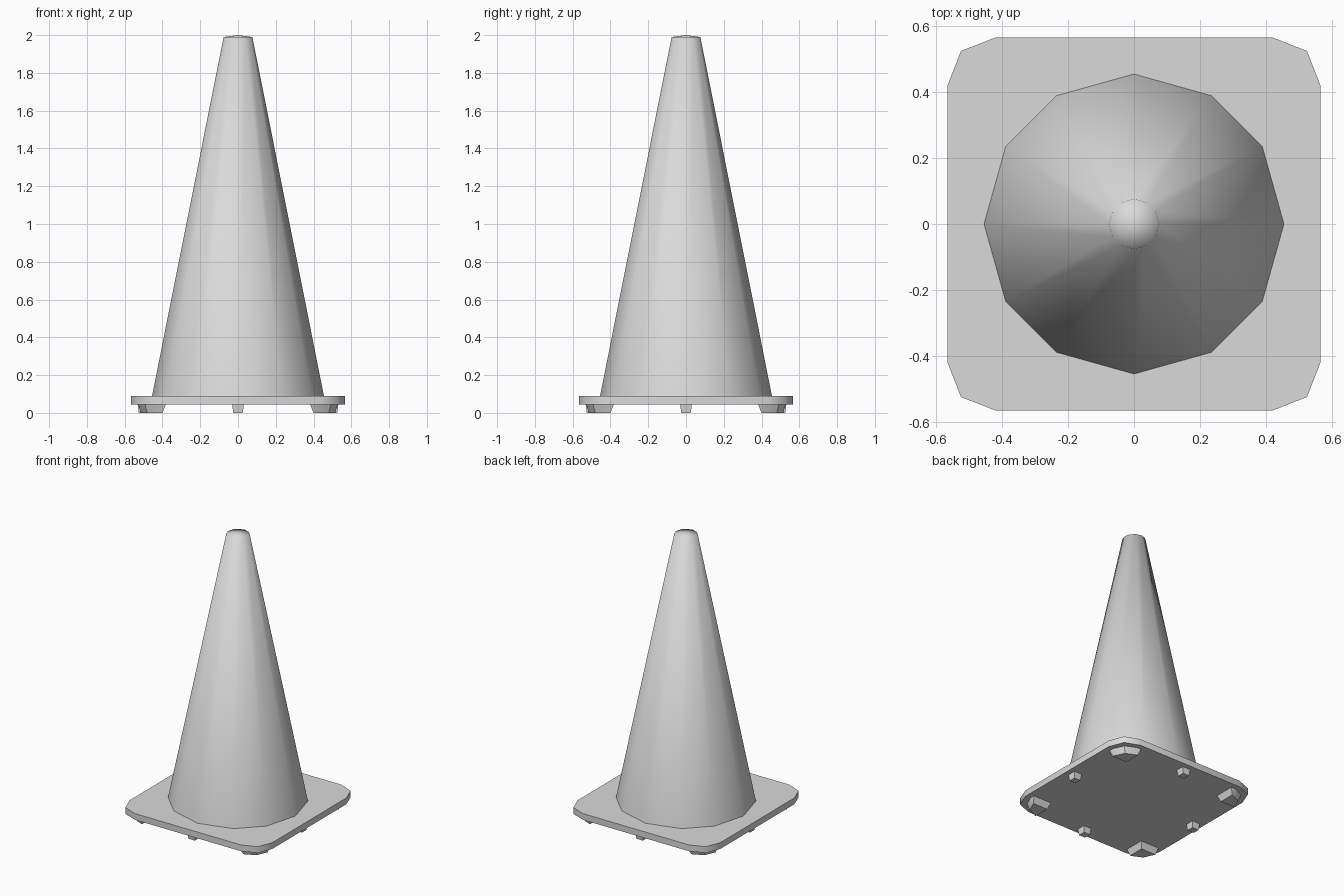
import bpy
import bmesh
from math import radians

cube = bpy.data.objects.get("Cube")
if cube:
    bpy.data.objects.remove(cube, do_unlink=True)

grey = bpy.data.materials.new("light grey")
grey.use_nodes = True
colour = (0.7, 0.7, 0.7, 1)
grey.diffuse_color = colour
grey.node_tree.nodes["Principled BSDF"].inputs["Base Color"].default_value = colour


def loft(name, rings, sharp, closed=True, dome=0):
    """Skin a stack of matching rings; edges above the sharp angle stay hard."""
    bm = bmesh.new()
    loops = [[bm.verts.new(p) for p in ring] for ring in rings]
    n = len(loops[0])
    for low, high in zip(loops, loops[1:]):
        for i in range(n):
            j = (i + 1) % n
            bm.faces.new((low[i], low[j], high[j], high[i]))
    if closed:
        bm.faces.new(loops[0][::-1])
    top = bm.faces.new(loops[-1])
    bmesh.ops.recalc_face_normals(bm, faces=bm.faces)
    if dome:
        centre = bmesh.ops.poke(bm, faces=[top])["verts"][0]
        centre.co.z += dome
    for face in bm.faces:
        face.smooth = True
    mesh = bpy.data.meshes.new(name)
    bm.to_mesh(mesh)
    bm.free()
    mesh.set_sharp_from_angle(angle=radians(sharp))
    mesh.materials.append(grey)
    obj = bpy.data.objects.new(name, mesh)
    bpy.context.collection.objects.link(obj)


def four_turns(points, scale, z):
    """Repeat a quarter outline around the vertical axis."""
    ring = []
    for _ in range(4):
        ring += [(x * scale, y * scale, z) for x, y in points]
        points = [(-y, x) for x, y in points]
    return ring


def corner_outline(sx, sy, inner, outer, z):
    """Square foot outline with its outer corner following the plate."""
    shoulder, tip = outer - 0.11, outer - 0.035
    points = [(inner, inner), (outer, inner), (outer, shoulder),
              (tip, tip), (shoulder, outer), (inner, outer)]
    return [(sx * x, sy * y, z) for x, y in points]


def square(x, y, half, z):
    return [(x + sx * half, y + sy * half, z)
            for sx, sy in ((-1, -1), (1, -1), (1, 1), (-1, 1))]


# Twelve-sided smooth cone with a slightly domed tip, open where it meets the plate
quarter = [(1, 0), (0.855, 0.518), (0.518, 0.855)]
loft("cone_body", [four_turns(quarter, 0.455, 0.09), four_turns(quarter, 0.076, 1.99)],
     sharp=120, closed=False, dome=0.01)

# Square base plate with softened corners
corner = [(0.566, 0.42), (0.525, 0.525), (0.42, 0.566)]
loft("base_plate", [four_turns(corner, 1, z) for z in (0.045, 0.09)], sharp=60)

# Large tapered feet under the corners
for x in (-1, 1):
    for y in (-1, 1):
        loft("corner_foot", [corner_outline(x, y, 0.4, 0.515, 0),
                             corner_outline(x, y, 0.382, 0.528, 0.045)], sharp=30)

# Small tapered feet at the middle of each side
for x, y in ((0.5, 0), (0, 0.5), (-0.5, 0), (0, -0.5)):
    loft("side_foot", [square(x, y, 0.025, 0), square(x, y, 0.031, 0.045)], sharp=30)
